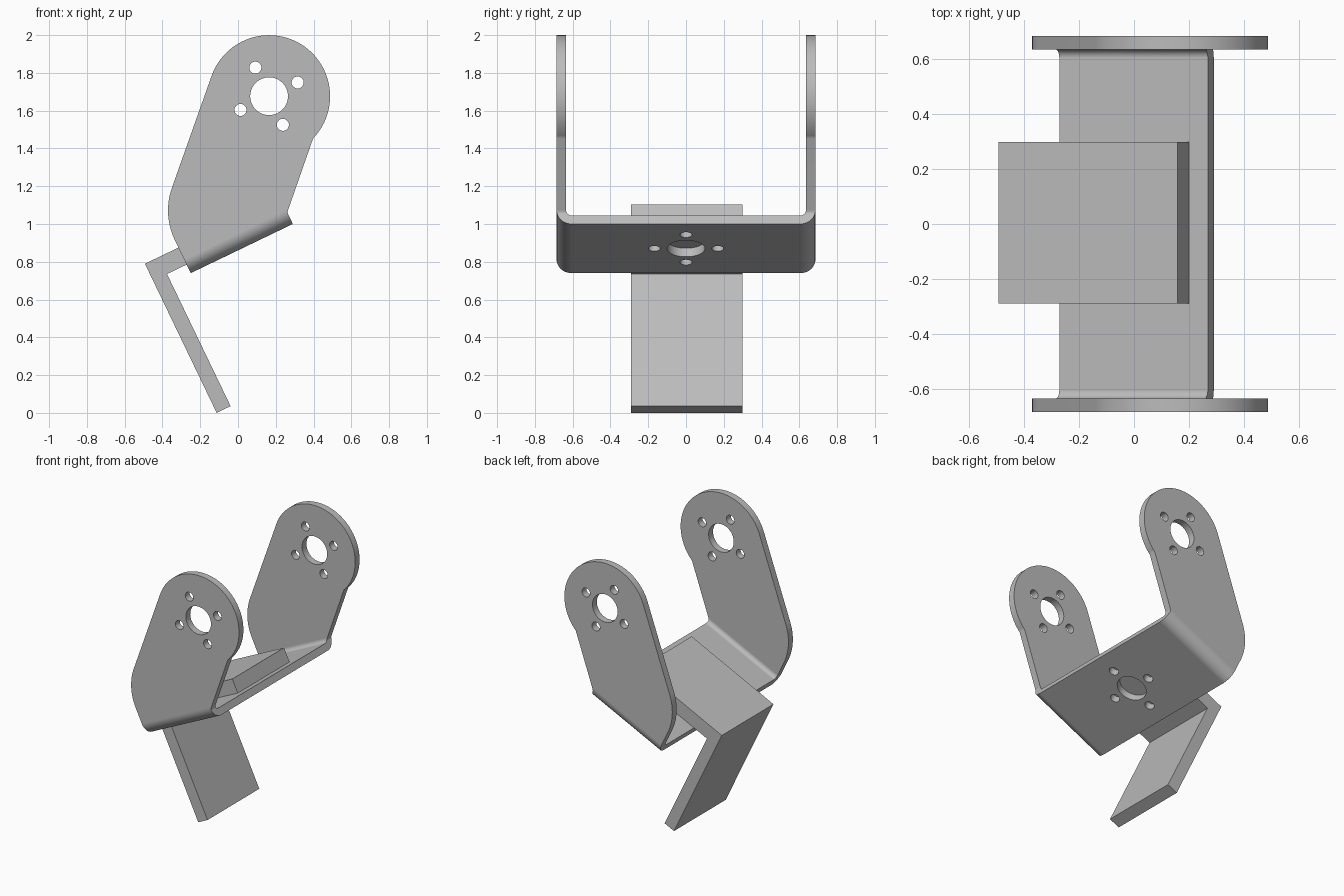
import bpy, bmesh
from math import cos, sin, radians

TILT = radians(-25.7)        # whole assembly leans about the y axis
ORIGIN = (0.02, 0, 0.87)     # middle of the bracket's underside

cube = bpy.data.objects.get("Cube")
if cube:
    bpy.data.objects.remove(cube)

grey = bpy.data.materials.new("light_grey")
grey.use_nodes = True
grey.diffuse_color = (0.5, 0.5, 0.5, 1)
grey.node_tree.nodes["Principled BSDF"].inputs["Base Color"].default_value = (0.5, 0.5, 0.5, 1)


def arc(cx, cy, r, start, end, n):
    angles = [radians(start + (end - start) * i / n) for i in range(n + 1)]
    return [(cx + r * cos(a), cy + r * sin(a)) for a in angles]


def circle(cx, cy, r, n=48):
    return arc(cx, cy, r, 0, 360, n)[:-1]


def prism(name, outline, axis, low, high):
    """Extrude a 2D outline along one axis, in the tilted frame."""
    bm = bmesh.new()
    place = {"x": lambda a, b, d: (d, a, b),
             "y": lambda a, b, d: (a, d, b),
             "z": lambda a, b, d: (a, b, d)}[axis]
    face = bm.faces.new([bm.verts.new(place(a, b, low)) for a, b in outline])
    grown = bmesh.ops.extrude_face_region(bm, geom=[face])["geom"]
    shift = place(0, 0, high - low)
    bmesh.ops.translate(bm, vec=shift, verts=[v for v in grown if isinstance(v, bmesh.types.BMVert)])
    bmesh.ops.recalc_face_normals(bm, faces=bm.faces)
    mesh = bpy.data.meshes.new(name)
    bm.to_mesh(mesh)
    bm.free()
    mesh.materials.append(grey)
    obj = bpy.data.objects.new(name, mesh)
    bpy.context.collection.objects.link(obj)
    obj.location = ORIGIN
    obj.rotation_euler = (0, TILT, 0)
    return obj


def select(obj):
    bpy.ops.object.select_all(action="DESELECT")
    obj.select_set(True)
    bpy.context.view_layer.objects.active = obj


def combine(obj, tool, operation):
    """Apply a boolean and discard the tool."""
    tool.hide_render = True
    select(obj)
    mod = obj.modifiers.new("cut", "BOOLEAN")
    mod.operation, mod.solver, mod.object = operation, "EXACT", tool
    bpy.ops.object.modifier_apply(modifier=mod.name)
    bpy.data.objects.remove(tool)


# Bent sheet: U section with rounded bends
bend_y, bend_z, tall = 0.605, 0.08, 1.3
outer = arc(-bend_y, bend_z, 0.08, 180, 270, 12) + arc(bend_y, bend_z, 0.08, 270, 360, 12)
inner = arc(bend_y, bend_z, 0.03, 0, -90, 12) + arc(-bend_y, bend_z, 0.03, 270, 180, 12)
section = ([(-0.685, tall)] + outer + [(0.685, tall), (0.635, tall)]
           + inner + [(-0.635, tall)])
bracket = prism("u_bracket", section, "x", -0.8, 1.2)

# Side silhouette: round lug, slanted arm, straight foot
lug_x, lug_z = 0.48, 0.664
side = ([(0.3, -0.1), (-0.3, -0.1)]
        + arc(0.06, 0.195, 0.36, 180, 135, 14)
        + arc(lug_x, lug_z, 0.323, 135, -69.6, 56)
        + [(0.31, 0.078), (0.302, 0.068), (0.3, 0.06)])
combine(bracket, prism("side_shape", side, "y", -1, 1), "INTERSECT")


# Centre bore and four screw holes, through both lugs and the base
def drill(cx, cy, axis, low, high):
    holes = [circle(cx, cy, 0.1)]
    for dx, dy in ((1, 0), (0, 1), (-1, 0), (0, -1)):
        holes.append(circle(cx + 0.168 * dx, cy + 0.168 * dy, 0.032, 24))
    for hole in holes:
        combine(bracket, prism("drill", hole, axis, low, high), "DIFFERENCE")


drill(lug_x, lug_z, "y", -1, 1)
drill(0, 0, "z", -0.1, 0.1)

select(bracket)
bpy.ops.object.shade_smooth_by_angle(angle=radians(30))
weighted = bracket.modifiers.new("even_shading", "WEIGHTED_NORMAL")
weighted.keep_sharp = True

# L-shaped plate resting on the base, with a leg down to the ground
ell = [(-0.497, -0.726), (-0.415, -0.726), (-0.415, 0.05),
       (0.225, 0.05), (0.225, 0.15), (-0.497, 0.15)]
prism("l_plate", ell, "y", -0.29, 0.298)
